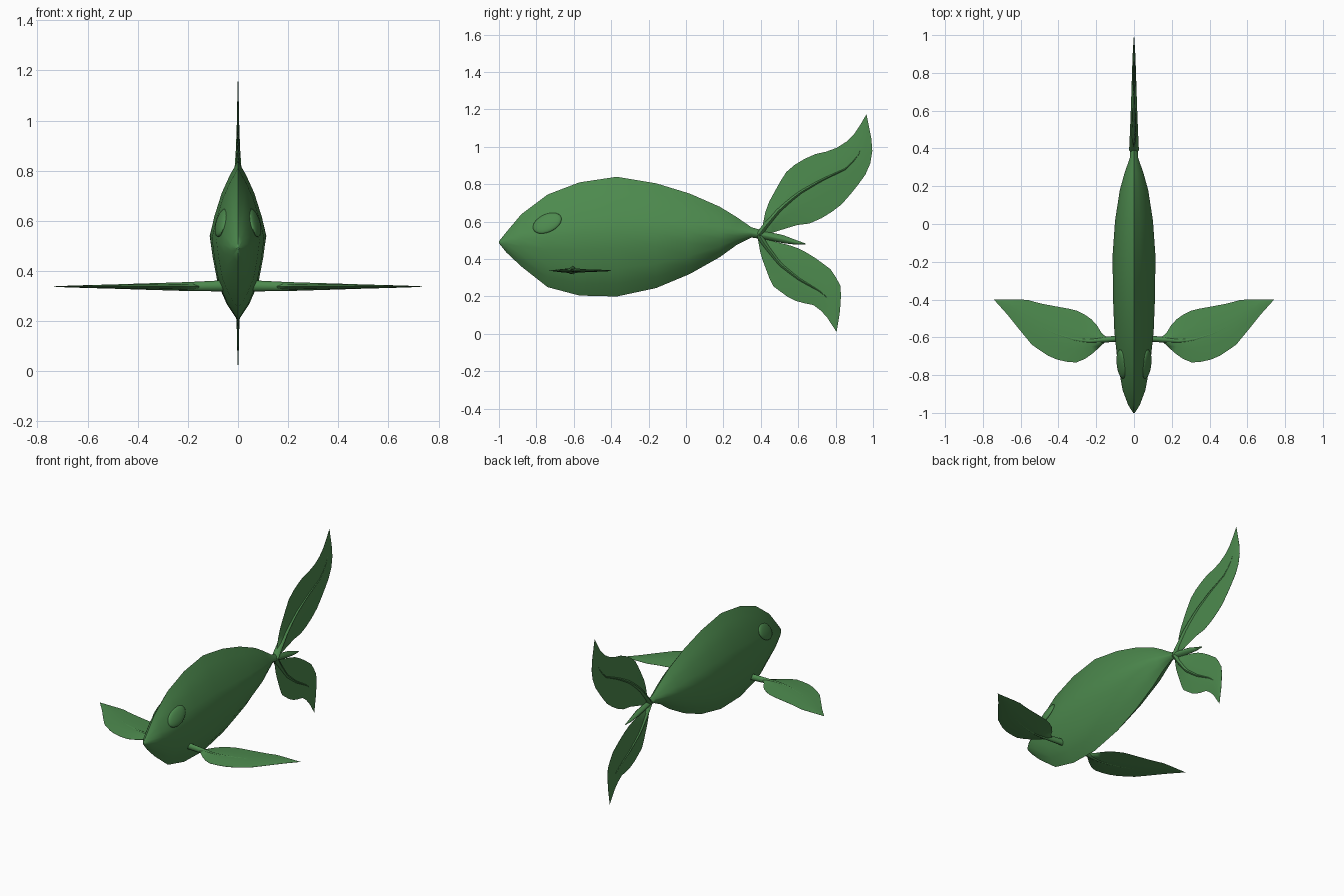
import bpy, bmesh, math
from mathutils import Vector, Matrix

if "Cube" in bpy.data.objects:
    bpy.data.objects.remove(bpy.data.objects["Cube"])

green = bpy.data.materials.new("leaf green")
green.diffuse_color = (0.074, 0.254, 0.076, 1)
green.use_nodes = True
green.node_tree.nodes["Principled BSDF"].inputs["Base Color"].default_value = green.diffuse_color


def finish(name, bm, angle=50):
    bmesh.ops.remove_doubles(bm, verts=bm.verts, dist=1e-5)
    bmesh.ops.recalc_face_normals(bm, faces=bm.faces)
    me = bpy.data.meshes.new(name)
    bm.to_mesh(me)
    bm.free()
    me.materials.append(green)
    ob = bpy.data.objects.new(name, me)
    bpy.context.collection.objects.link(ob)
    bpy.ops.object.select_all(action='DESELECT')
    ob.select_set(True)
    bpy.context.view_layer.objects.active = ob
    bpy.ops.object.shade_smooth_by_angle(angle=math.radians(angle))
    return ob


def loft(bm, rings):
    """Skin closed rings of equal length and cap both ends."""
    rows = [[bm.verts.new(p) for p in r] for r in rings]
    n = len(rows[0])
    for a, b in zip(rows, rows[1:]):
        for i in range(n):
            j = (i + 1) % n
            bm.faces.new((a[i], a[j], b[j], b[i]))
    bm.faces.new(rows[0])
    bm.faces.new(rows[-1][::-1])


def resample(pts, n):
    """Evenly spaced points along a polyline."""
    pts = [Vector(p) for p in pts]
    d = [0]
    for a, b in zip(pts, pts[1:]):
        d.append(d[-1] + (b - a).length)
    out = []
    for k in range(n):
        s = d[-1] * k / (n - 1)
        i = min(max(j for j in range(len(d)) if d[j] <= s + 1e-9), len(pts) - 2)
        out.append(pts[i].lerp(pts[i + 1], (s - d[i]) / (d[i + 1] - d[i])))
    return out


# Body: y, top z, bottom z, widest z, half width
stations = [
    (-1.0, 0.495, 0.485, 0.49, 0.004), (-0.96, 0.545, 0.435, 0.495, 0.03),
    (-0.88, 0.64, 0.36, 0.505, 0.06), (-0.74, 0.745, 0.25, 0.52, 0.086),
    (-0.57, 0.81, 0.205, 0.53, 0.104), (-0.37, 0.84, 0.2, 0.54, 0.112),
    (-0.16, 0.805, 0.245, 0.54, 0.113), (0.02, 0.75, 0.32, 0.54, 0.1),
    (0.18, 0.68, 0.41, 0.54, 0.075), (0.27, 0.625, 0.475, 0.54, 0.05),
    (0.35, 0.57, 0.515, 0.54, 0.022), (0.42, 0.55, 0.505, 0.528, 0.02),
    (0.52, 0.528, 0.485, 0.507, 0.018), (0.58, 0.505, 0.478, 0.49, 0.012),
    (0.64, 0.483, 0.477, 0.48, 0.002)]
half = [(0, 1), (0.3, 0.8), (0.58, 0.57), (0.85, 0.25), (1, 0),
        (0.9, -0.25), (0.72, -0.56), (0.4, -0.8), (0, -1)]
section = half + [(-x, z) for x, z in half[-2:0:-1]]
bm = bmesh.new()
loft(bm, [[(x * w, y, m + z * ((top - m) if z > 0 else (m - bot))) for x, z in section]
          for y, top, bot, m, w in stations])
finish("body", bm)


def leaf(name, edge_a, edge_b, rib, place, blade_t, rib_t, n=16):
    """Thin lens-shaped blade with a raised tapering midrib on both faces."""
    A, B = resample(edge_a, n), resample(edge_b, n)
    tip = [edge_a[-1]]
    M = resample(rib[1:] + tip, n)
    bm = bmesh.new()
    rings = []
    for k in range(n):
        t = blade_t * (1 - k / (n - 1)) ** 0.7 + 0.0004
        cols = [(A[k], 0.0005), (A[k].lerp(M[k], 0.55), t * 0.75), (M[k], t),
                (B[k].lerp(M[k], 0.55), t * 0.75), (B[k], 0.0005)]
        rings.append([place(p.x, p.y, h) for p, h in cols]
                     + [place(p.x, p.y, -h) for p, h in cols[::-1]])
    loft(bm, rings)
    finish(name + "_blade", bm, 60)
    # midrib tube
    R = resample(rib, n)
    bm = bmesh.new()
    rings = []
    for k, p in enumerate(R):
        d = (R[min(k + 1, n - 1)] - R[max(k - 1, 0)]).normalized()
        f = 1 - 0.9 * k / (n - 1)
        rings.append([])
        for i in range(8):
            a = math.tau * i / 8
            s, h = math.cos(a) * 0.017 * f, math.sin(a) * rib_t * f
            rings[-1].append(place(p.x - d.y * s, p.y + d.x * s, h))
    loft(bm, rings)
    finish(name + "_rib", bm, 60)


def upright(u, v, h):
    return (h, u, v)


# Upper tail fin
leaf("upper_tail_fin",
     [(0.40, 0.53), (0.43, 0.68), (0.49, 0.79), (0.53, 0.86), (0.6, 0.92), (0.7, 0.965),
      (0.78, 0.98), (0.85, 1.02), (0.91, 1.08), (0.965, 1.175)],
     [(0.40, 0.53), (0.48, 0.545), (0.58, 0.58), (0.66, 0.59), (0.75, 0.63), (0.83, 0.69),
      (0.9, 0.77), (0.98, 0.88), (1.0, 1.0), (0.965, 1.175)],
     [(0.39, 0.53), (0.42, 0.57), (0.5, 0.665), (0.6, 0.75), (0.72, 0.82), (0.86, 0.885),
      (0.92, 0.95), (0.96, 1.06)],
     upright, 0.012, 0.026)

# Lower tail fin
leaf("lower_tail_fin",
     [(0.38, 0.53), (0.4, 0.42), (0.43, 0.34), (0.46, 0.26), (0.54, 0.2), (0.6, 0.17),
      (0.68, 0.155), (0.74, 0.11), (0.805, 0.01)],
     [(0.41, 0.51), (0.55, 0.475), (0.62, 0.45), (0.7, 0.4), (0.78, 0.34), (0.83, 0.25),
      (0.825, 0.13), (0.805, 0.01)],
     [(0.39, 0.53), (0.42, 0.48), (0.5, 0.375), (0.6, 0.295), (0.72, 0.225), (0.77, 0.18),
      (0.8, 0.1)],
     upright, 0.012, 0.024)

for side, s in (("right", 1), ("left", -1)):
    # Side fins
    leaf(side + "_side_fin",
         [(0.14, -0.612), (0.2, -0.67), (0.25, -0.71), (0.31, -0.735), (0.39, -0.725),
          (0.46, -0.695), (0.54, -0.64), (0.61, -0.555), (0.67, -0.48), (0.742, -0.4)],
         [(0.14, -0.605), (0.17, -0.58), (0.2, -0.53), (0.24, -0.49), (0.31, -0.455),
          (0.42, -0.435), (0.5, -0.42), (0.57, -0.4), (0.65, -0.4), (0.742, -0.4)],
         [(0.06, -0.605), (0.15, -0.612), (0.25, -0.62), (0.32, -0.61), (0.42, -0.58),
          (0.5, -0.54), (0.58, -0.49), (0.67, -0.42)],
         lambda u, v, h, s=s: (s * u, v, 0.338 + h + 0.02 * max(0, 0.2 - u)),
         0.014, 0.022)

    # Eyes: flattened ellipsoids lying on the cheeks
    normal = Vector((0.9, -0.2, 0.36)).normalized()
    long = Vector((0, 0.9, 0.4))
    long = (long - normal * long.dot(normal)).normalized()
    short = normal.cross(long)
    frame = Matrix((long * 0.082, short * 0.053, normal * 0.017)).transposed().to_4x4()
    mirror = Matrix.Diagonal((s, 1, 1, 1))
    bm = bmesh.new()
    bmesh.ops.create_uvsphere(bm, u_segments=20, v_segments=12, radius=1,
                              matrix=mirror @ Matrix.Translation((0.066, -0.742, 0.592)) @ frame)
    finish(side + "_eye", bm, 60)
